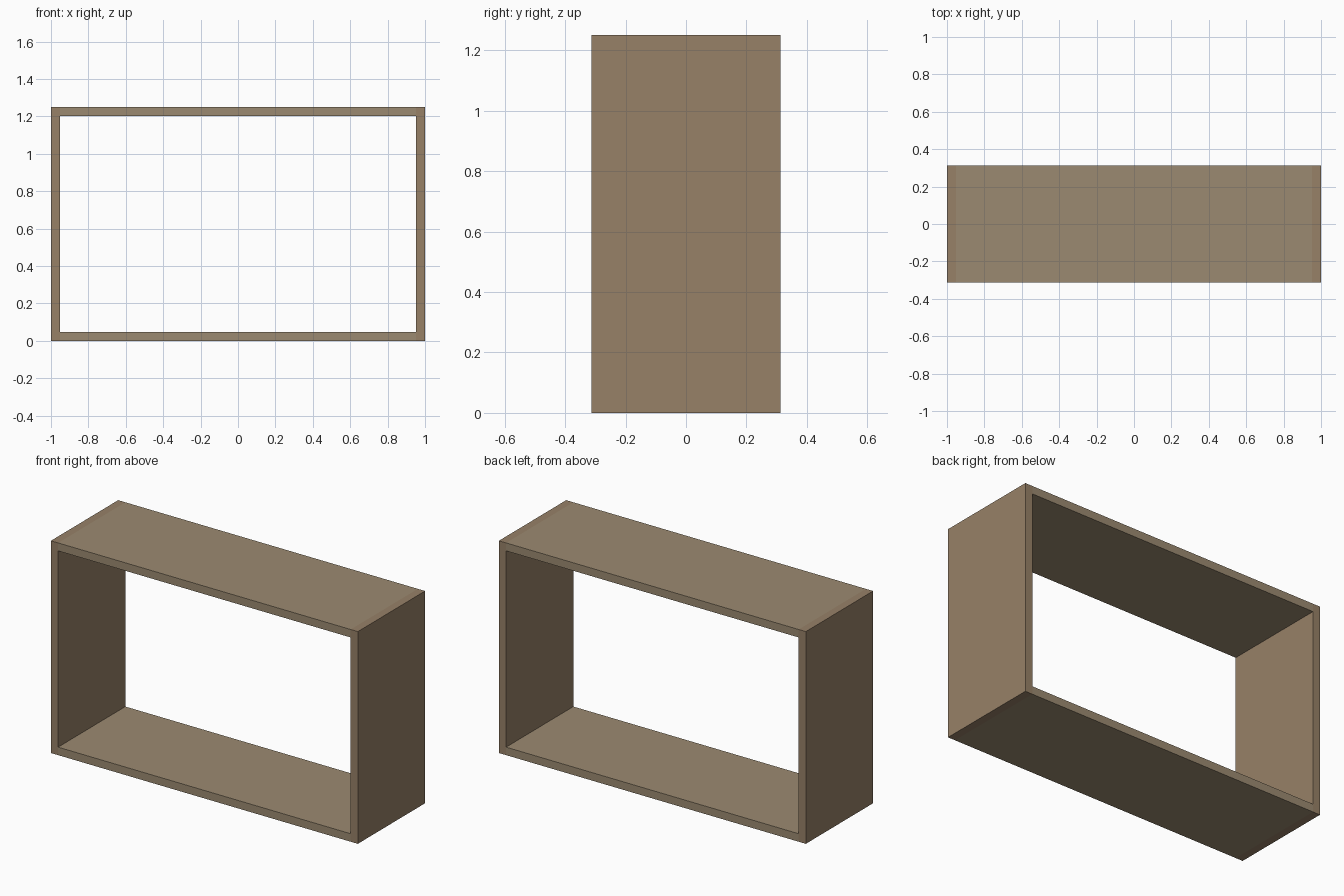
import bpy

if "Cube" in bpy.data.objects:
    bpy.data.objects.remove(bpy.data.objects["Cube"])

W, D, H, T = 2.0, 0.626, 1.25, 0.047   # outer size and board thickness


def material(name, rgb):
    m = bpy.data.materials.new(name)
    m.diffuse_color = (*rgb, 1)
    m.use_nodes = True
    m.node_tree.nodes["Principled BSDF"].inputs["Base Color"].default_value = m.diffuse_color
    return m


def board(name, centre, size, mat):
    bpy.ops.mesh.primitive_cube_add(size=1, location=centre)
    o = bpy.context.object
    o.name = name
    o.scale = size
    bpy.ops.object.transform_apply(location=False, rotation=False, scale=True)
    o.data.materials.append(mat)


side_wood = material("side_wood", (0.31, 0.22, 0.137))
flat_wood = material("flat_wood", (0.33, 0.255, 0.165))

# Full-height side panels
for name, s in (("left_panel", -1), ("right_panel", 1)):
    board(name, (s * (W - T) / 2, 0, H / 2), (T, D, H), side_wood)

# Top and bottom boards fitted between the sides
for name, z in (("bottom_board", T / 2), ("top_board", H - T / 2)):
    board(name, (0, 0, z), (W - 2 * T, D, T), flat_wood)
